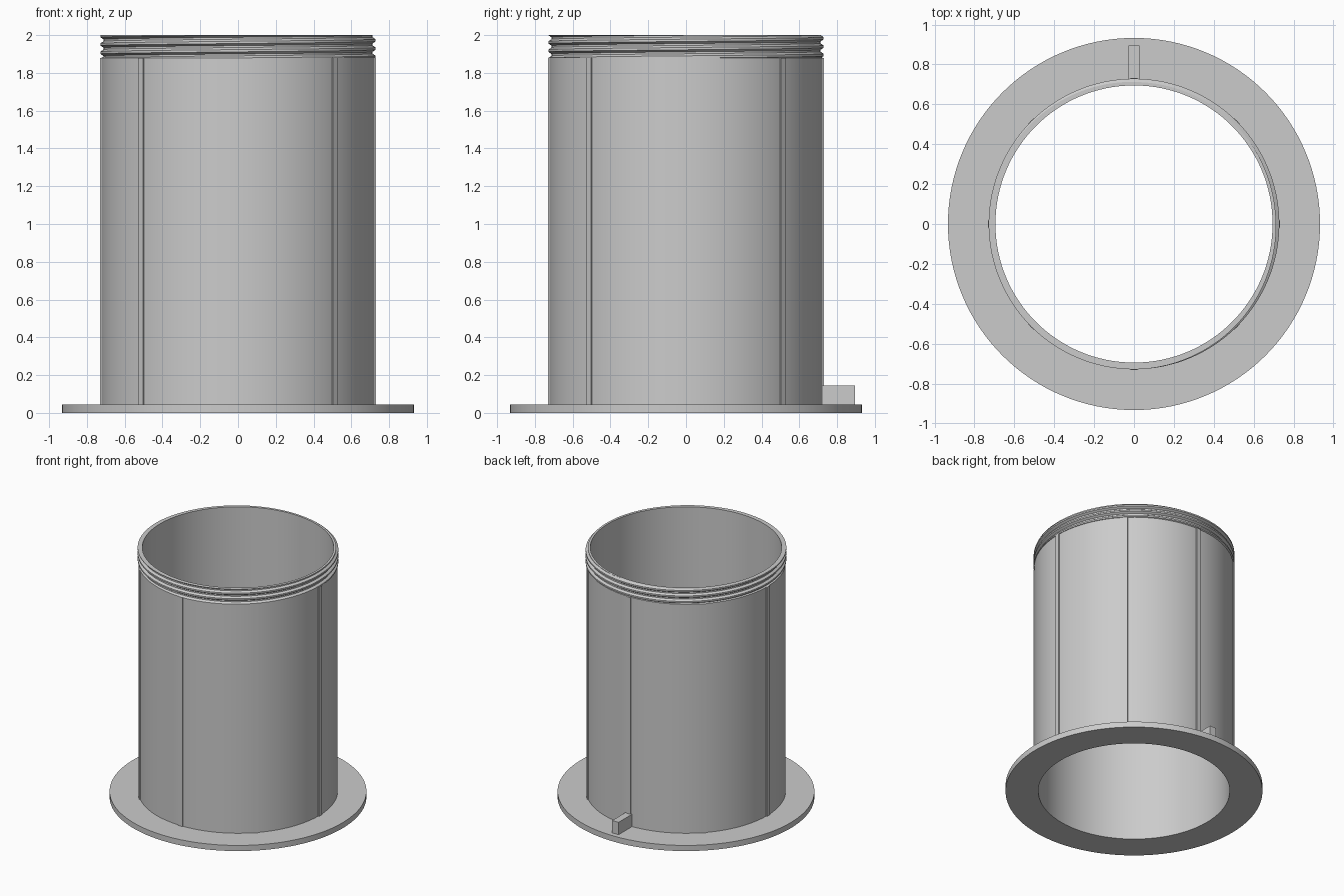
import bpy, bmesh
from math import sin, cos, pi, radians
from mathutils import Matrix, Vector

SEG = 128
BORE, BODY, ROOT, CREST, FLANGE = 0.695, 0.724, 0.712, 0.729, 0.933
FLANGE_TOP, SHOULDER, TOP = 0.045, 1.88, 2.0

if "Cube" in bpy.data.objects:
    bpy.data.objects.remove(bpy.data.objects["Cube"])

grey = bpy.data.materials.new("light_grey")
grey.use_nodes = True
colour = (0.6, 0.6, 0.6, 1)
grey.diffuse_color = colour
grey.node_tree.nodes["Principled BSDF"].inputs["Base Color"].default_value = colour


def finish(name, bm, smooth=True):
    bmesh.ops.recalc_face_normals(bm, faces=bm.faces)
    mesh = bpy.data.meshes.new(name)
    bm.to_mesh(mesh)
    bm.free()
    mesh.materials.append(grey)
    obj = bpy.data.objects.new(name, mesh)
    bpy.context.collection.objects.link(obj)
    if smooth:
        bpy.ops.object.select_all(action='DESELECT')
        bpy.context.view_layer.objects.active = obj
        obj.select_set(True)
        bpy.ops.object.shade_smooth_by_angle(angle=radians(25))
    return obj


def bridge(bm, rings, closed):
    """Join neighbouring rings of vertices with quads."""
    pairs = list(zip(rings, rings[1:]))
    if closed:
        pairs.append((rings[-1], rings[0]))
    for a, b in pairs:
        for i in range(len(a)):
            j = (i + 1) % len(a)
            bm.faces.new((a[i], a[j], b[j], b[i]))


def ring(bm, profile, angle, lift=0):
    return [bm.verts.new((r * cos(angle), r * sin(angle), z + lift)) for r, z in profile]


def box(bm, size, centre, turn=0):
    matrix = (Matrix.Rotation(turn, 4, 'Z') @ Matrix.Translation(centre)
              @ Matrix.Diagonal(Vector(size)).to_4x4())
    bmesh.ops.create_cube(bm, size=1, matrix=matrix)


# Flanged tube, with a narrower neck, turned from one closed profile
profile = [(BORE, 0), (FLANGE, 0), (FLANGE, FLANGE_TOP), (BODY, FLANGE_TOP),
           (BODY, SHOULDER), (ROOT, SHOULDER + 0.005), (ROOT, TOP), (BORE, TOP)]
bm = bmesh.new()
bridge(bm, [ring(bm, profile, 2 * pi * i / SEG) for i in range(SEG)], True)
finish("flanged_tube", bm)

# Screw thread: a ridge swept along a helix, trimmed flat at the rim and shoulder
PITCH, TURNS = 0.044, 5
ridge = [(ROOT - 0.006, -0.021), (ROOT, -0.017), (CREST, -0.006),
         (CREST, 0.006), (ROOT, 0.017), (ROOT - 0.006, 0.021)]
bm = bmesh.new()
start = SHOULDER - 1.4 * PITCH
rings = [ring(bm, ridge, pi + 2 * pi * i / SEG, start + PITCH * i / SEG)
         for i in range(TURNS * SEG + 1)]
bridge(bm, rings, False)
bm.faces.new(rings[0])
bm.faces.new(rings[-1])
for height, up in ((TOP, 1), (SHOULDER, -1)):
    cut = bmesh.ops.bisect_plane(bm, geom=bm.verts[:] + bm.edges[:] + bm.faces[:],
                                 plane_co=(0, 0, height), plane_no=(0, 0, up),
                                 clear_outer=True)
    edges = [e for e in cut["geom_cut"] if isinstance(e, bmesh.types.BMEdge)]
    bmesh.ops.holes_fill(bm, edges=edges, sides=0)
finish("screw_thread", bm)

# Eight slim ribs along the tube
bm = bmesh.new()
for i in range(8):
    box(bm, (0.02, 0.036, SHOULDER - FLANGE_TOP),
        (0.721, 0, (SHOULDER + FLANGE_TOP) / 2), i * pi / 4)
finish("side_ribs", bm, False)

# Locating tab standing on the back of the flange
bm = bmesh.new()
box(bm, (0.056, 0.184, 0.115), (0, 0.802, 0.0865))
finish("locating_tab", bm, False)
